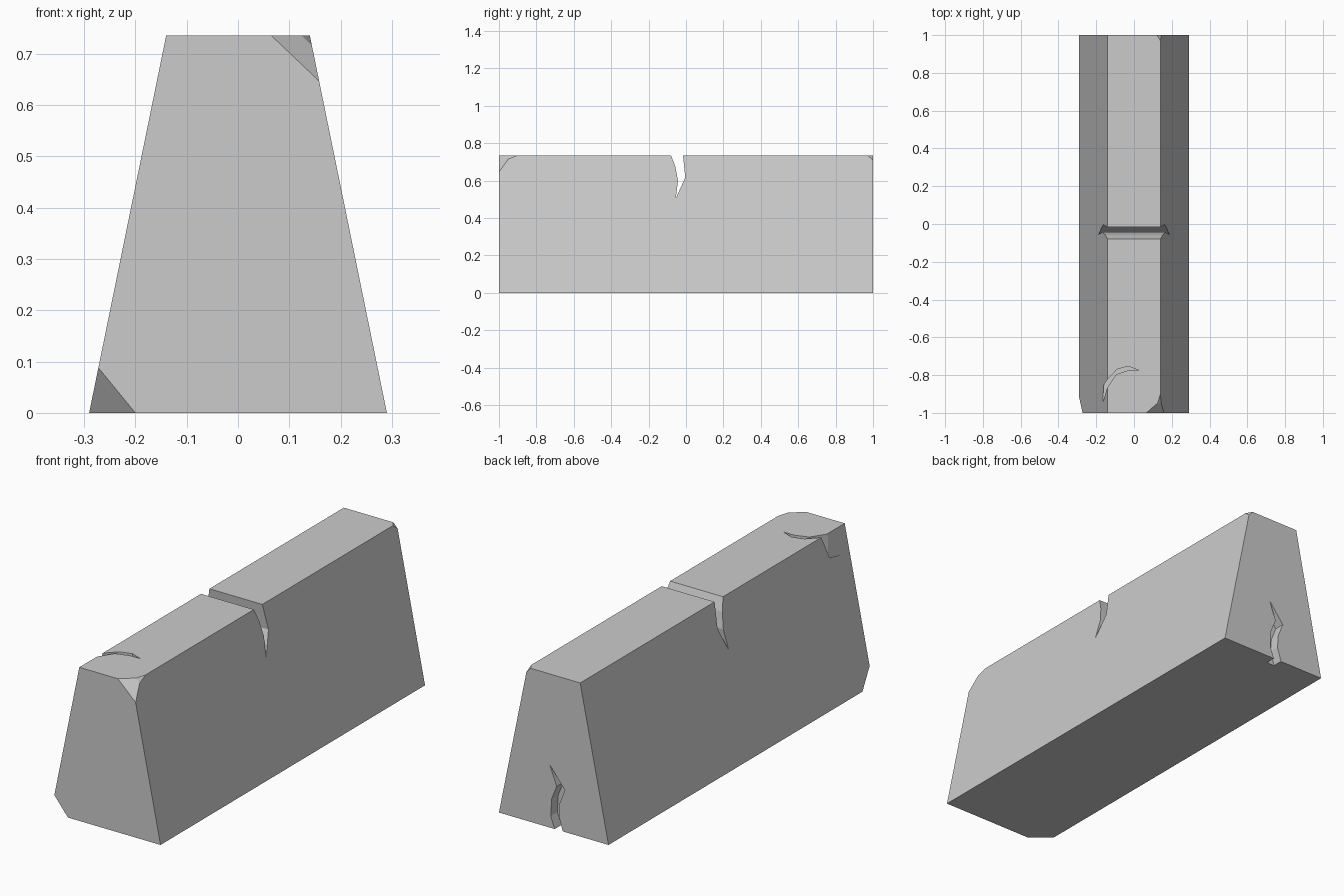
import bpy, bmesh
from mathutils import Vector

if "Cube" in bpy.data.objects:
    bpy.data.objects.remove(bpy.data.objects["Cube"])

H = 0.735


def prism(name, outline, place, a, b):
    """Extrude a 2D outline between depths a and b; place maps (u, v, depth) to xyz."""
    bm = bmesh.new()
    near = [bm.verts.new(place(u, v, a)) for u, v in outline]
    far = [bm.verts.new(place(u, v, b)) for u, v in outline]
    bm.faces.new(near)
    bm.faces.new(far[::-1])
    n = len(outline)
    for i in range(n):
        bm.faces.new((near[i], far[i], far[(i + 1) % n], near[(i + 1) % n]))
    bmesh.ops.recalc_face_normals(bm, faces=bm.faces)
    mesh = bpy.data.meshes.new(name)
    bm.to_mesh(mesh)
    bm.free()
    ob = bpy.data.objects.new(name, mesh)
    bpy.context.collection.objects.link(ob)
    return ob


def chip(ob, p, q, r):
    """Slice a corner off along the plane through three points."""
    p, q, r = Vector(p), Vector(q), Vector(r)
    normal = (q - p).cross(r - p).normalized()
    if normal.dot(p - Vector((0, 0, 0.35))) < 0:
        normal = -normal
    bm = bmesh.new()
    bm.from_mesh(ob.data)
    res = bmesh.ops.bisect_plane(bm, geom=bm.verts[:] + bm.edges[:] + bm.faces[:], dist=1e-5,
                                 plane_co=p, plane_no=normal, clear_outer=True)
    edges = [e for e in res["geom_cut"] if isinstance(e, bmesh.types.BMEdge)]
    bmesh.ops.holes_fill(bm, edges=edges)
    bmesh.ops.recalc_face_normals(bm, faces=bm.faces)
    bm.to_mesh(ob.data)
    bm.free()


def carve(ob, cutter):
    mod = ob.modifiers.new(cutter.name, "BOOLEAN")
    mod.operation = "DIFFERENCE"
    mod.solver = "EXACT"
    mod.object = cutter
    bpy.context.view_layer.objects.active = ob
    bpy.ops.object.modifier_apply(modifier=mod.name)
    bpy.data.objects.remove(cutter)


def along_x(u, v, d): return (d, u, v)
def along_y(u, v, d): return (u, d, v)
def along_z(u, v, d): return (u, v, d)


# Tapered barrier block
block = prism("barrier_block", [(-0.29, 0), (0.29, 0), (0.14, H), (-0.14, H)], along_y, -1, 1)

# Broken corners: front top (two facets), front bottom, back top
chip(block, (0.065, -1, H), (0.148, -1, 0.656), (0.144, -0.95, 0.715))
chip(block, (0.124, -0.95, H), (0.14, -0.9, H), (0.144, -0.95, 0.715))
chip(block, (-0.272, -1, 0.088), (-0.2, -1, 0), (-0.29, -0.92, 0))
chip(block, (0.122, 1, H), (0.145, 1, 0.71), (0.14, 0.97, H))

# Split running across the middle of the top
carve(block, prism("middle_crack", [
    (-0.087, 0.75), (-0.08, H), (-0.057, 0.675), (-0.043, 0.6), (-0.055, 0.503),
    (-0.004, 0.617), (-0.016, H), (-0.018, 0.75)], along_x, -0.5, 0.5))

# Curved crack on the top front left edge
carve(block, prism("top_crack", [
    (0.027, -0.775), (-0.03, -0.753), (-0.09, -0.77), (-0.138, -0.82), (-0.161, -0.855),
    (-0.165, -0.945), (-0.143, -0.87), (-0.095, -0.796), (-0.03, -0.775)],
    along_z, 0.61, 0.8))

# Jagged crack rising from the foot of the back face
carve(block, prism("back_crack", [
    (0.021, 0.30), (-0.059, 0.2), (-0.032, 0.133), (-0.027, 0.067), (-0.048, 0),
    (-0.06, -0.03), (0.0, -0.03), (-0.005, 0), (0.016, 0.057), (0.011, 0.14), (-0.016, 0.207)],
    along_y, 0.95, 1.05))
